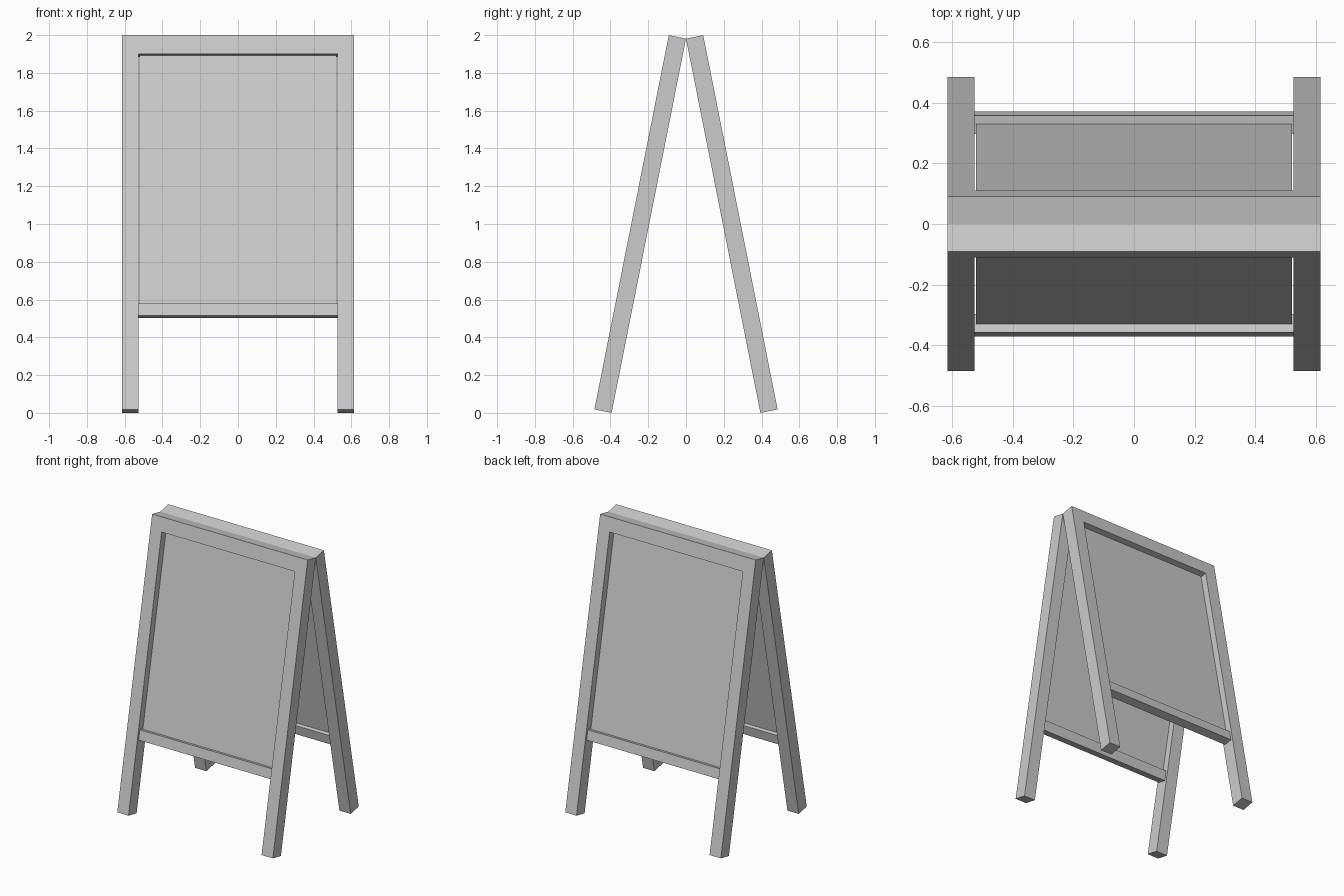
import bpy, bmesh, math
from mathutils import Vector

if "Cube" in bpy.data.objects:
    bpy.data.objects.remove(bpy.data.objects["Cube"])

TILT = math.atan(0.1988)
S, C = math.sin(TILT), math.cos(TILT)
DEPTH, LENGTH = 0.093, 2.02      # thickness and length of the legs
HINGE_Z = LENGTH * C             # the two halves meet here
HALF_W, INNER_W = 0.615, 0.526


def slab(name, side, outline, v0, v1):
    """Extrude an (x, distance down the slope) outline from depth v0 to v1.
    side: -1 = front half, 1 = back half."""
    def place(x, u, v):
        return Vector((x, side * (u * S + v * C), HINGE_Z - u * C + v * S))

    bm = bmesh.new()
    inner = [bm.verts.new(place(x, u, v0)) for x, u in outline]
    outer = [bm.verts.new(place(x, u, v1)) for x, u in outline]
    bm.faces.new(inner)
    bm.faces.new(outer)
    n = len(outline)
    for i in range(n):
        j = (i + 1) % n
        bm.faces.new((inner[i], inner[j], outer[j], outer[i]))
    bmesh.ops.recalc_face_normals(bm, faces=bm.faces)
    mesh = bpy.data.meshes.new(name)
    bm.to_mesh(mesh)
    bm.free()
    obj = bpy.data.objects.new(name, mesh)
    bpy.context.collection.objects.link(obj)
    return obj


def rect(half_w, u0, u1):
    return [(-half_w, u0), (half_w, u0), (half_w, u1), (-half_w, u1)]


for label, side in (("front", -1), ("back", 1)):
    # two legs joined by the top rail
    frame = [(-HALF_W, 0), (HALF_W, 0), (HALF_W, LENGTH), (INNER_W, LENGTH),
             (INNER_W, 0.1), (-INNER_W, 0.1), (-INNER_W, LENGTH), (-HALF_W, LENGTH)]
    slab(label + "_frame", side, frame, 0, DEPTH)
    # narrower rail under the board
    slab(label + "_bottom_rail", side, rect(INNER_W, 1.441, 1.511), 0.0155, 0.0775)
    # thin writing board, with a small gap to each leg
    slab(label + "_board", side, rect(0.521, 0.1, 1.441), 0.042, 0.050)
